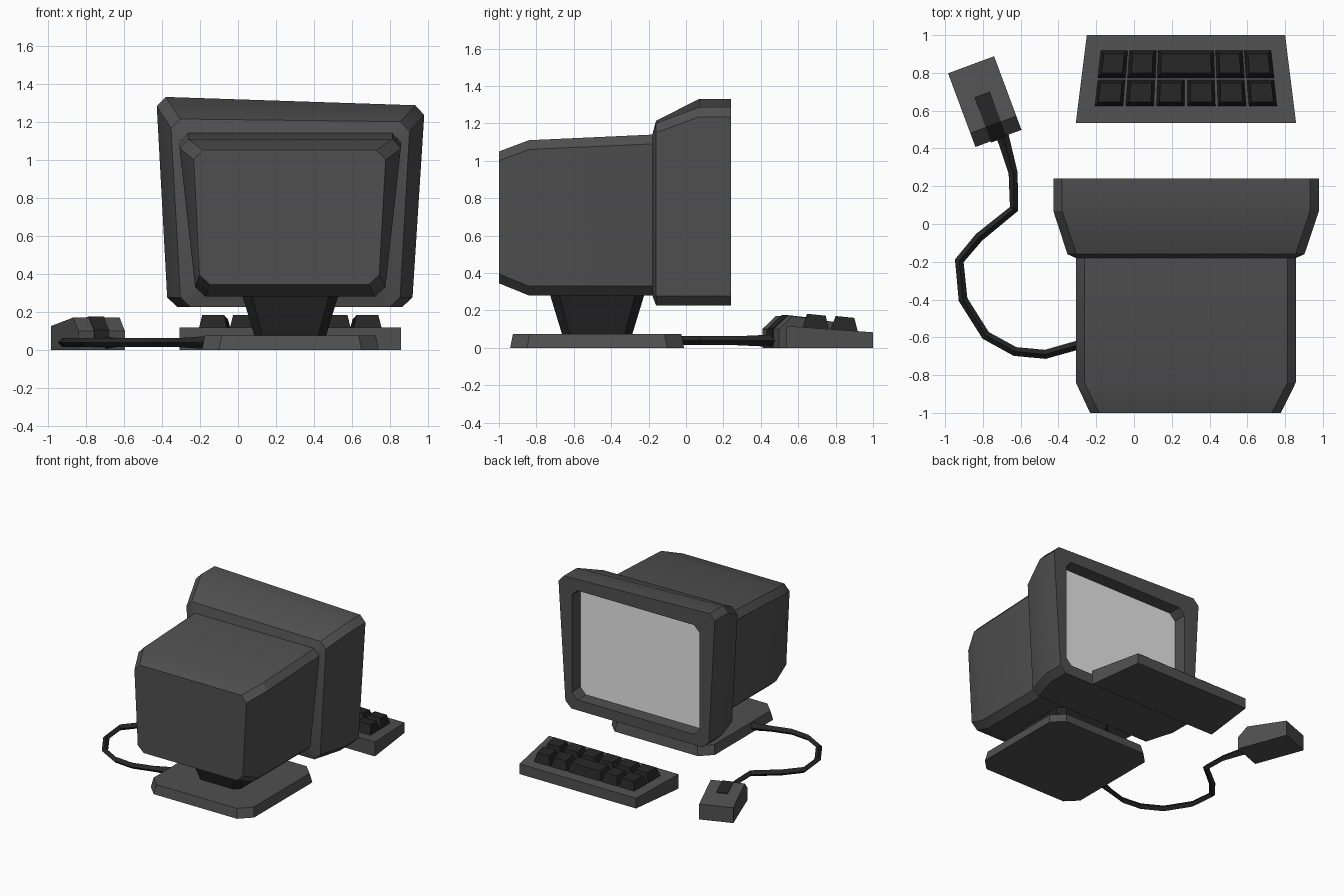
import bpy
import bmesh
from math import radians
from mathutils import Matrix, Vector

cube = bpy.data.objects.get("Cube")
if cube:
    bpy.data.objects.remove(cube, do_unlink=True)


def material(name, value):
    mat = bpy.data.materials.new(name)
    mat.use_nodes = True
    color = (value, value, value, 1)
    mat.diffuse_color = color
    mat.node_tree.nodes["Principled BSDF"].inputs["Base Color"].default_value = color
    return mat


GREY = material("dark grey plastic", 0.08)
BLACK = material("near black plastic", 0.019)
SCREEN = material("light grey screen", 0.8)
CX, CY = 0.275, -0.475  # monitor stand centre


def loft(name, rings, mats, last_mat=0):
    """Skin a list of equal-length rings and cap both ends."""
    bm = bmesh.new()
    loops = [[bm.verts.new(p) for p in ring] for ring in rings]
    n = len(loops[0])
    for a, b in zip(loops, loops[1:]):
        for i in range(n):
            j = (i + 1) % n
            bm.faces.new((a[i], a[j], b[j], b[i]))
    bm.faces.new(loops[0])
    cap = bm.faces.new(loops[-1])
    cap.material_index = last_mat
    bmesh.ops.recalc_face_normals(bm, faces=bm.faces)
    mesh = bpy.data.meshes.new(name)
    bm.to_mesh(mesh)
    bm.free()
    obj = bpy.data.objects.new(name, mesh)
    for mat in mats:
        mesh.materials.append(mat)
    bpy.context.collection.objects.link(obj)
    return obj


def chamfered(corners, cut):
    """Cut each corner of a polygon, giving two points per corner."""
    pts = [Vector(c) for c in corners]
    out = []
    for i, p in enumerate(pts):
        for q in (pts[i - 1], pts[(i + 1) % len(pts)]):
            out.append(p + (q - p).normalized() * cut)
    return out


def upright(y, top, bottom, z_left, z_right, z_low, cut=0.05):
    """Chamfered trapezoid in the plane y; top and bottom are x ranges."""
    return chamfered([(top[0], y, z_left), (top[1], y, z_right),
                      (bottom[1], y, z_low), (bottom[0], y, z_low)], cut)


def flat(z, half, cut):
    """Chamfered square around the stand centre at height z."""
    return chamfered([(CX + sx * half, CY + sy * half, z)
                      for sx, sy in ((-1, -1), (1, -1), (1, 1), (-1, 1))], cut)


# Monitor: rear casing, flared bezel, recessed screen
rim = ((-0.43, 0.983), (-0.37, 0.915), 1.332, 1.285, 0.226)
opening = ((-0.29, 0.86), (-0.29, 0.86), 1.2, 1.2, 0.31)
monitor = loft("monitor", [
    upright(-1.0, (-0.235, 0.78), (-0.2, 0.74), 1.05, 1.05, 0.345),
    upright(-0.84, (-0.313, 0.862), (-0.22, 0.77), 1.11, 1.11, 0.28),
    upright(-0.18, (-0.313, 0.862), (-0.22, 0.77), 1.14, 1.14, 0.28),
    upright(-0.16, (-0.355, 0.905), (-0.3, 0.85), 1.215, 1.2, 0.226),
    upright(0.07, *rim),
    upright(0.24, *rim),
    upright(0.24, *opening),
    upright(0.13, *opening),
], [GREY, SCREEN], last_mat=1)
bpy.ops.object.select_all(action="DESELECT")
monitor.select_set(True)
bpy.context.view_layer.objects.active = monitor
bpy.ops.object.shade_smooth_by_angle(angle=radians(30))

# Stand
loft("stand_base", [flat(0, 0.465, 0.09), flat(0.075, 0.45, 0.09)], [GREY])
loft("stand_neck", [flat(0.07, 0.187, 0.04), flat(0.3, 0.257, 0.05)], [BLACK])


# Keyboard: wedge-shaped tray with tapered keys
def tray(z_near, z_far):
    return [(CX - 0.583, 0.535, z_near), (CX + 0.583, 0.535, z_near),
            (CX + 0.525, 1, z_far), (CX - 0.525, 1, z_far)]


loft("keyboard_tray", [tray(0, 0), tray(0.117, 0.083)], [GREY])


def key_ring(u0, u1, y0, y1, z0, z1, inset=0.0):
    def x(u, y):
        return CX + u * (0.49 - (y - 0.615) * 0.115)
    return [(x(u0, y0) + inset, y0, z0), (x(u1, y0) - inset, y0, z0),
            (x(u1, y1) - inset, y1, z1), (x(u0, y1) + inset, y1, z1)]


sixths = [i / 3 - 1 for i in range(7)]
rows = [(0.617, 0.182, sixths),
        (0.77, 0.17, sixths[:3] + sixths[4:])]
for r, (y, top, marks) in enumerate(rows):
    for k, (u0, u1) in enumerate(zip(marks, marks[1:])):
        u0, u1 = u0 + 0.006, u1 - 0.006
        loft(f"key_{r + 1}_{k + 1}", [
            key_ring(u0, u1, y, y + 0.15, 0.09, 0.08),
            key_ring(u0, u1, y + 0.03, y + 0.13, top, top - 0.01, 0.02),
        ], [BLACK])

# Mouse: side profile swept across its width, with a button plate on top
place = Matrix.Translation((-0.79, 0.648, 0)) @ Matrix.Rotation(radians(20.4), 4, "Z")


def sweep(name, profile, half, mat):
    obj = loft(name, [[(s * half, t, z) for t, z in profile] for s in (-1, 1)], [mat])
    obj.data.transform(place)
    return obj


def ridge(lift):
    return [(-0.208, 0.1 + lift), (-0.13, 0.17 + lift)]


sweep("mouse", [(-0.208, 0)] + ridge(0) + [(0.208, 0.125), (0.208, 0)], 0.13, GREY)
sweep("mouse_button", [(0.04, 0.152), (-0.13, 0.17), (-0.208, 0.1),
                       *ridge(0.005), (0.04, 0.157)], 0.043, BLACK)
sweep("cable_plug", [(-0.215, 0.012), (-0.215, 0.1), (-0.2, 0.1), (-0.2, 0.012)],
      0.043, BLACK)

# Cable from the mouse to the stand
path = [(-0.7, 0.48), (-0.64, 0.27), (-0.635, 0.08), (-0.82, -0.07),
        (-0.925, -0.195), (-0.905, -0.4), (-0.785, -0.59), (-0.63, -0.675),
        (-0.47, -0.69), (-0.31, -0.645), (-0.17, -0.6)]
curve = bpy.data.curves.new("cable_path", "CURVE")
curve.dimensions = "3D"
curve.bevel_depth = 0.024
curve.bevel_resolution = 0
curve.use_fill_caps = True
spline = curve.splines.new("POLY")
spline.points.add(len(path) - 1)
for i, (point, (x, y)) in enumerate(zip(spline.points, path)):
    point.co = (x, y, 0.038, 1)
    point.radius = 1.4 if i in (0, len(path) - 1) else 1
helper = bpy.data.objects.new("cable_helper", curve)
cable_mesh = bpy.data.meshes.new_from_object(helper)
bpy.data.objects.remove(helper)
cable_mesh.materials.clear()
cable_mesh.materials.append(BLACK)
for poly in cable_mesh.polygons:
    poly.use_smooth = False
cable = bpy.data.objects.new("mouse_cable", cable_mesh)
bpy.context.collection.objects.link(cable)
